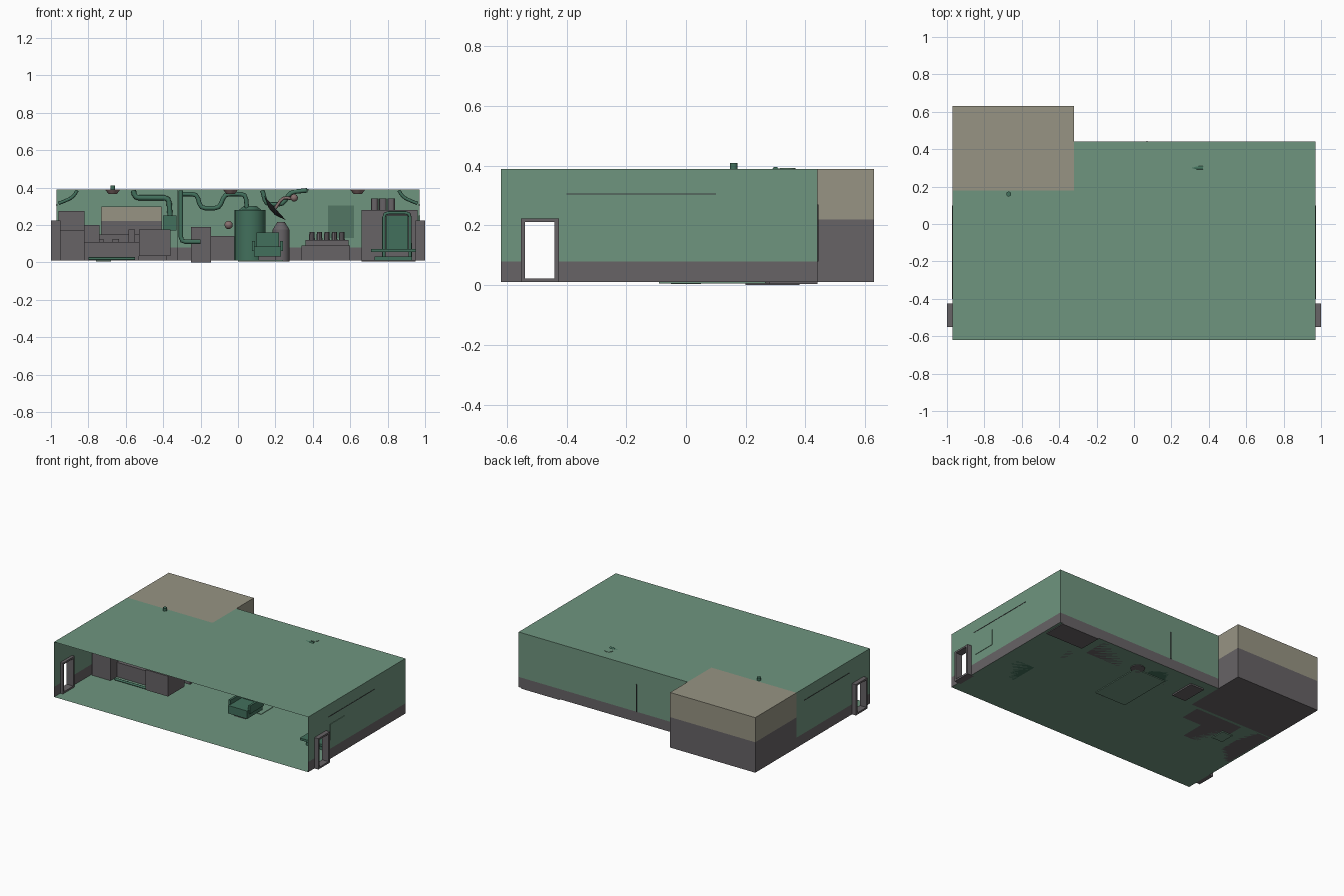
import bpy, bmesh, math
from mathutils import Vector, Matrix

if "Cube" in bpy.data.objects:
    bpy.data.objects.remove(bpy.data.objects["Cube"])


def material(name, rgb):
    linear = [((c / 255 + .055) / 1.055) ** 2.4 for c in rgb] + [1]
    mat = bpy.data.materials.new(name)
    mat.use_nodes = True
    mat.diffuse_color = linear
    mat.node_tree.nodes["Principled BSDF"].inputs["Base Color"].default_value = linear
    return mat


GREEN = material("wall green", (111, 149, 127))
GREY = material("warm grey", (103, 99, 102))
BEIGE = material("beige", (151, 148, 131))
PIPE = material("deep green", (66, 112, 92))
LAMP = material("dusty brown", (135, 112, 110))
DARK = material("charcoal", (62, 62, 64))
GLASS = material("panel green", (82, 118, 100))


def finish(name, bm, mats, smooth=False):
    mesh = bpy.data.meshes.new(name)
    bm.to_mesh(mesh)
    bm.free()
    for mat in mats:
        mesh.materials.append(mat)
    obj = bpy.data.objects.new(name, mesh)
    bpy.context.collection.objects.link(obj)
    if smooth:
        bpy.ops.object.select_all(action='DESELECT')
        obj.select_set(True)
        bpy.context.view_layer.objects.active = obj
        bpy.ops.object.shade_smooth_by_angle()
    return obj


def box(name, x, y, z, mat):
    bm = bmesh.new()
    bmesh.ops.create_cube(bm, size=1)
    for v in bm.verts:
        v.co = [lo + (hi - lo) * (c + .5) for c, (lo, hi) in zip(v.co, (x, y, z))]
    return finish(name, bm, [mat])


def cone(name, center, r_low, r_high, height, mat, tilt=0, sides=24):
    bm = bmesh.new()
    bmesh.ops.create_cone(bm, cap_ends=True, segments=sides, radius1=r_low, radius2=r_high, depth=height,
                          matrix=Matrix.Translation(center) @ Matrix.Rotation(tilt, 4, 'Y'))
    return finish(name, bm, [mat], True)


def ball(name, center, radius, mat):
    bm = bmesh.new()
    bmesh.ops.create_uvsphere(bm, u_segments=16, v_segments=10, radius=radius, matrix=Matrix.Translation(center))
    return finish(name, bm, [mat], True)


def pipe(name, y, points, radius=.012, mat=PIPE):
    # Bevelled path in a plane of constant depth, with rounded bends
    curve = bpy.data.curves.new(name, 'CURVE')
    curve.dimensions = '3D'
    curve.bevel_depth, curve.bevel_resolution, curve.use_fill_caps = radius, 2, True
    pts = [Vector((x, y, z)) for x, z in points]
    path = [pts[0]]
    for before, here, after in zip(pts, pts[1:], pts[2:]):
        a, b = before - here, after - here
        r = min(.025, a.length / 2, b.length / 2)
        p, q = here + a.normalized() * r, here + b.normalized() * r
        path += [p, (p + q + here * 2) / 4, q]
    path.append(pts[-1])
    spline = curve.splines.new('POLY')
    spline.points.add(len(path) - 1)
    for point, co in zip(spline.points, path):
        point.co = (*co, 1)
    curve.materials.append(mat)
    obj = bpy.data.objects.new(name, curve)
    bpy.context.collection.objects.link(obj)


def sheet(name, z, rects, mat):
    bm = bmesh.new()
    for x0, x1, y0, y1 in rects:
        bm.faces.new([bm.verts.new(c) for c in ((x0, y0, z), (x1, y0, z), (x1, y1, z), (x0, y1, z))])
    finish(name, bm, [mat])


def wall(name, pieces, split, low, high):
    # Each piece is start, end, bottom, top; faces below the split take the low colour
    bm = bmesh.new()
    for a, b, z0, z1 in pieces:
        mid = min(max(split, z0), z1)
        for lo, hi, index in ((z0, mid, 0), (mid, z1, 1)):
            if hi > lo:
                corners = ((*a, lo), (*b, lo), (*b, hi), (*a, hi))
                bm.faces.new([bm.verts.new(c) for c in corners]).material_index = index
    finish(name, bm, [low, high])


# Room shell
W, FRONT, BACK, STEP, END, INNER = .97, -.62, .44, .18, .63, -.32
BASE, TOP, SKIRT = .01, .39, .08
room = [(-W, W, FRONT, STEP), (INNER, W, STEP, BACK)]
alcove = [(-W, INNER, STEP, END)]
for part, z, main, other in (("floor", BASE, GREEN, GREY), ("roof", TOP, GREEN, BEIGE)):
    sheet("room_" + part, z, room, main)
    sheet("alcove_" + part, z, alcove, other)

D0, D1, DTOP = -.54, -.44, .215
for side, x, back in (("left", W, BACK), ("right", -W, STEP)):
    wall(side + "_wall", [((x, FRONT), (x, D0), BASE, TOP), ((x, D0), (x, D1), DTOP, TOP),
                          ((x, D1), (x, back), BASE, TOP)], SKIRT, GREY, GREEN)
wall("back_wall", [((INNER, BACK), (W, BACK), BASE, TOP)], SKIRT, GREY, GREEN)
wall("return_wall", [((INNER + .002, STEP), (INNER + .002, BACK), BASE, TOP)], SKIRT, GREY, GREEN)
H0, H1, HTOP = -.73, -.41, .295
wall("hatch_wall", [((-W, STEP), (H0, STEP), BASE, TOP), ((H0, STEP), (H1, STEP), HTOP, TOP),
                    ((H1, STEP), (INNER, STEP), BASE, TOP)], SKIRT, GREY, GREEN)
wall("alcove_wall", [((-W, STEP), (-W, END), BASE, TOP), ((-W, END), (INNER, END), BASE, TOP),
                     ((INNER, END), (INNER, STEP), BASE, TOP)], .22, GREY, BEIGE)

# Door frames, ceiling corner braces
for side, s in (("left", 1), ("right", -1)):
    reach = sorted((s * .95, s))
    box(side + "_door_front_jamb", reach, (D0 - .012, D0), (BASE, DTOP), GREY)
    box(side + "_door_back_jamb", reach, (D1, D1 + .015), (BASE, DTOP), GREY)
    box(side + "_door_lintel", reach, (D0 - .012, D1 + .015), (DTOP - .004, DTOP + .008), GREY)
    box(side + "_door_sill", reach, (D0, D1), (BASE, .022), GREY)
    pipe(side + "_corner_brace", -.1, [(s * .96, .315), (s * .92, .33), (s * .88, .35), (s * .86, .385)], .009)
    box(side + "_wall_rail", sorted((s * .965, s * .972)), (-.4, .1), (.304, .308), DARK)

# Wall and floor plates
box("back_wall_panel", (.48, .62), (.433, .438), (.13, .305), GLASS)
box("side_wall_plate", (.966, .973), (-.38, -.22), (.14, .25), GREEN)
box("back_wall_strip", (.066, .072), (.436, .444), (.08, .27), DARK)
box("floor_grate", (.66, .95), (.28, .44), (.004, .012), GREY)
box("floor_mat", (0, .24), (-.09, .3), (.005, .013), GREEN)
box("small_floor_plate", (-.76, -.68), (-.05, .05), (.004, .013), GREEN)

# Roof fittings and lamps
cone("roof_vent", (-.67, .16, .395), .013, .013, .03, PIPE)
cone("roof_ring", (.35, .34, .388), .027, .027, .01, GREEN)
for number, (x, y) in enumerate(((-.67, .05), (-.04, 0), (.64, 0))):
    cone("ceiling_lamp_" + "abc"[number], (x, y, .377), .022, .04, .024, LAMP)

# Pipework
pipe("hatch_pipe", .15, [(-.56, .385), (-.55, .345), (-.37, .345), (-.36, .2)], .014)
pipe("corner_pipe", .15, [(-.305, .385), (-.305, .11), (-.2, .11)])
pipe("back_pipe", .3, [(-.31, .365), (-.22, .365), (-.2, .29), (-.1, .29), (-.07, .365), (.04, .365), (.05, .27)])
pipe("roof_pipe", .3, [(.13, .385), (.15, .31), (.24, .31), (.28, .375), (.37, .385)])
pipe("floor_pipe", -.2, [(-.8, .02), (-.55, .02)], .008)
box("pipe_valve", (-.4, -.33), (.12, .17), (.17, .25), PIPE)

# Right-hand cabinets and workbench
box("tall_cabinet", (-.96, -.82), (-.1, .17), (BASE, .275), GREY)
box("low_cabinet", (-.96, -.82), (-.22, -.1), (BASE, .17), GREY)
box("cabinet_shelf", (-.9, -.74), (-.05, .12), (.1, .2), GREY)
box("workbench", (-.86, -.53), (-.15, .1), (BASE, .11), GREY)
box("workbench_rear", (-.74, -.38), (.02, .16), (BASE, .15), GREY)
box("workbench_end", (-.53, -.36), (-.25, -.07), (.035, .175), GREY)
for i in range(6):
    x = -.84 + i * .085
    box("bench_tool_" + "abcdef"[i], (x, x + .035), (-.02, .05), (.1, .125 + .05 * (i > 2)), GREY)

# Central boxes, tank and dish
box("tall_crate", (-.25, -.145), (.2, .38), (0, .19), GREY)
box("low_crate", (-.145, -.02), (.24, .4), (BASE, .14), GREY)
ball("gauge", (-.05, .3, .2), .022, LAMP)
cone("tank", (.065, .33, .145), .083, .083, .27, PIPE)
cone("tank_cap", (.065, .33, .29), .06, .035, .02, PIPE)
cone("bottle_body", (.23, .31, .09), .045, .045, .17, GREY)
cone("bottle_neck", (.23, .31, .195), .045, .02, .04, GREY)
cone("dish", (.19, .28, .28), .025, .085, .025, DARK, math.radians(48))
pipe("dish_arm", .28, [(.2, .29), (.24, .35), (.31, .335)], .008, LAMP)
ball("dish_receiver", (.3, .28, .345), .02, LAMP)

# Green armchair
box("chair_seat", (.085, .23), (-.23, -.06), (.03, .085), PIPE)
box("chair_back", (.1, .22), (-.09, -.05), (.08, .16), PIPE)
box("chair_base", (.11, .2), (-.2, -.08), (BASE, .03), GREY)
for x in (.075, .225):
    box("chair_arm", (x, x + .015), (-.21, -.06), (.06, .115), PIPE)

# Console with bottles
box("console", (.34, .6), (.25, .42), (BASE, .09), GREY)
box("console_top", (.36, .59), (.28, .42), (.09, .12), GREY)
for i in range(5):
    cone("console_bottle_" + "abcde"[i], (.395 + i * .04, .33, .14), .017, .014, .045, GREY, 0, 10)

# Left-hand cabinet and booth
box("left_cabinet", (.66, .96), (.1, .42), (BASE, .28), GREY)
for i in range(3):
    cone("cabinet_jar_" + "abc"[i], (.73 + i * .045, .25, .31), .02, .02, .06, GREY, 0, 12)
box("booth_panel", (.79, .91), (-.12, -.08), (.06, .25), PIPE)
box("booth_table", (.71, .95), (-.34, -.08), (.055, .07), PIPE)
box("booth_foot", (.73, .93), (-.3, -.1), (BASE, .03), PIPE)
pipe("booth_frame", -.1, [(.78, .03), (.78, .265), (.92, .265), (.92, .03)], .009)
